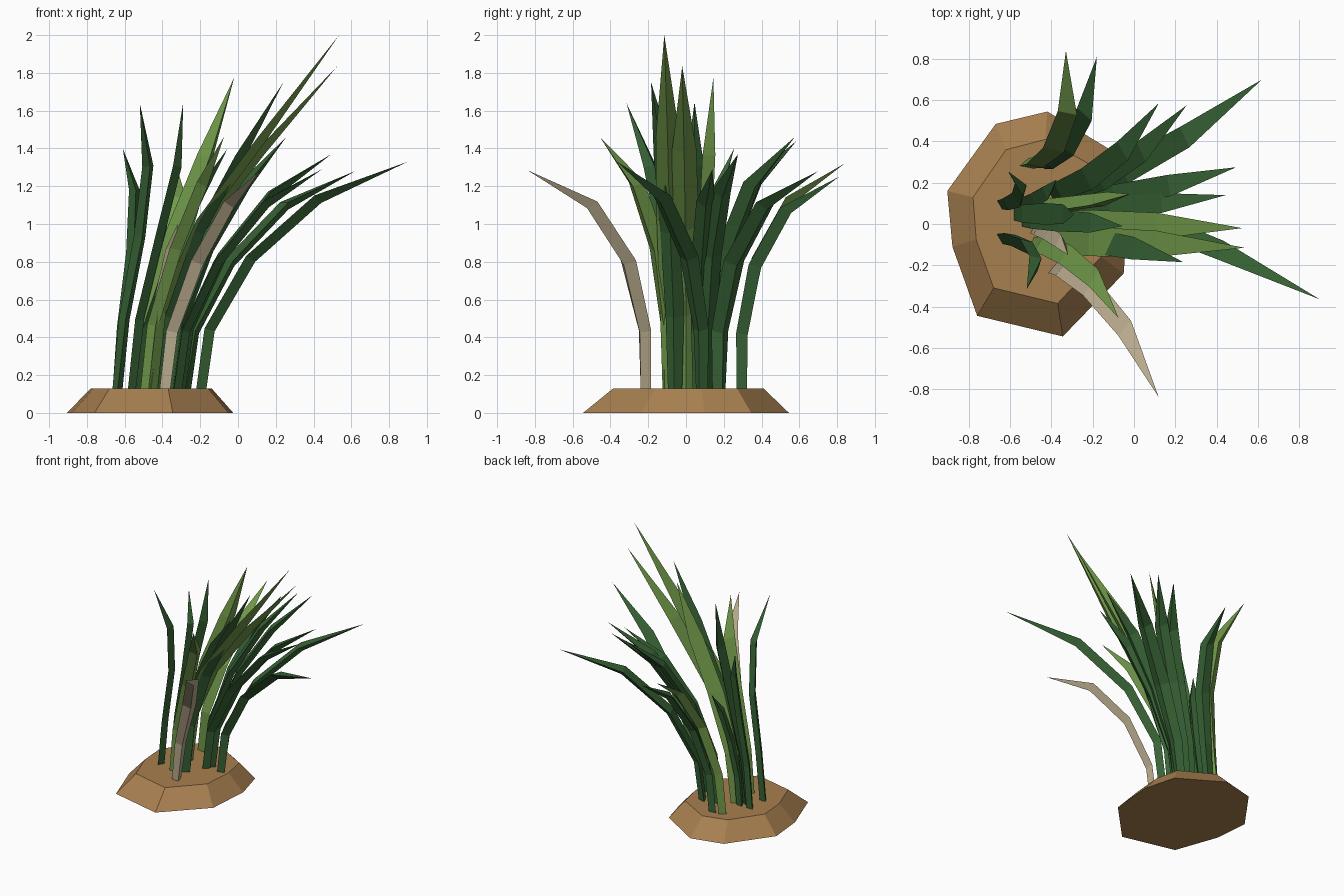
import bpy, bmesh
from mathutils import Vector

cube = bpy.data.objects.get("Cube")
if cube:
    bpy.data.objects.remove(cube, do_unlink=True)


def make_material(name, rgb):
    mat = bpy.data.materials.new(name)
    mat.use_nodes = True
    mat.diffuse_color = (*rgb, 1)
    mat.node_tree.nodes["Principled BSDF"].inputs["Base Color"].default_value = (*rgb, 1)
    return mat


DARK = make_material("dark green", (0.04, 0.13, 0.037))
LIGHT = make_material("light green", (0.165, 0.32, 0.068))
DRY = make_material("dry tan", (0.49, 0.41, 0.27))
SOIL = make_material("soil brown", (0.39, 0.215, 0.08))

SOIL_TOP = 0.13


def loft(name, rings, mat, tip=None):
    """Skin a stack of rings, closing the end with a cap or a point."""
    bm = bmesh.new()
    rows = [[bm.verts.new(p) for p in ring] for ring in rings]
    count = len(rows[0])
    for low, high in zip(rows, rows[1:]):
        for i in range(count):
            j = (i + 1) % count
            bm.faces.new((low[i], low[j], high[j], high[i]))
    bm.faces.new(rows[0][::-1])
    if tip is None:
        bm.faces.new(rows[-1])
    else:
        point = bm.verts.new(tip)
        for i in range(count):
            bm.faces.new((rows[-1][i], rows[-1][(i + 1) % count], point))
    bmesh.ops.recalc_face_normals(bm, faces=bm.faces[:])
    mesh = bpy.data.meshes.new(name)
    bm.to_mesh(mesh)
    bm.free()
    mesh.materials.append(mat)
    obj = bpy.data.objects.new(name, mesh)
    bpy.context.collection.objects.link(obj)
    return obj


def blade(name, mat, base, tip, scale=1.0, facing=None, lean=0.11):
    """Folded leaf that rises, leans to the left, arches outward and ends in a point."""
    root, end = Vector((*base, SOIL_TOP - 0.03)), Vector(tip)
    droop = min(1, max(0, (2 - end.z) / 0.7))
    rise = (0, 0.23 + 0.05 * droop, 0.48 + 0.11 * droop, 0.71 + 0.14 * droop)
    reach = (0, 0.01, 0.15, 0.47)
    sway = (0, 0.35, 0.95, 1)
    widths = (0.065, 0.085, 0.105, 0.095)
    span = end - root
    path = [root + Vector((span.x * r + lean * s, span.y * r, span.z * h))
            for r, s, h in zip(reach, sway, rise)]
    # The flat side turns toward the bend unless a facing is given
    heading = Vector((*facing, 0)) if facing else path[-1] - root
    heading.z = 0
    heading.normalize()
    side = Vector((-heading.y, heading.x, 0))
    rings = []
    for i, p in enumerate(path):
        ahead = path[i + 1] if i + 1 < len(path) else end
        tangent = (ahead - path[max(i - 1, 0)]).normalized()
        under = side.cross(tangent).normalized()
        half = side * widths[i] * scale / 2
        rings.append([p - half - under * 0.015, p + half - under * 0.015,
                      p + under * 0.03])
    loft(name, rings, mat, end)


# Faceted soil mound
outer = [(-0.905, 0.16), (-0.88, -0.11), (-0.76, -0.445), (-0.345, -0.545),
         (-0.05, -0.24), (-0.025, 0.1), (-0.09, 0.345), (-0.42, 0.545), (-0.67, 0.485)]
inner = [(-0.78, 0.13), (-0.765, -0.075), (-0.68, -0.31), (-0.37, -0.385),
         (-0.16, -0.16), (-0.14, 0.08), (-0.18, 0.27), (-0.43, 0.41), (-0.62, 0.36)]
loft("soil_mound", [[(x, y, 0) for x, y in outer],
                    [(x, y, SOIL_TOP) for x, y in inner]], SOIL)

# Tall light centre leaves
blade("tall_leaf_front", LIGHT, (-0.46, -0.08), (0.535, -0.115, 2.0), 1.35)
blade("tall_leaf_middle", LIGHT, (-0.45, 0), (0.525, -0.02, 1.835), 1.35)
blade("tall_leaf_back", LIGHT, (-0.5, 0.08), (-0.02, 0.145, 1.775), 1.15, (0.6, -0.8))
blade("light_leaf_front", LIGHT, (-0.49, -0.1), (-0.075, -0.455, 1.46))
blade("light_leaf_back", LIGHT, (-0.52, 0.29), (-0.33, 0.84, 1.32), 1, (0.2, 1))

# Upright dark leaves
blade("upright_leaf_centre", DARK, (-0.41, -0.06), (0.24, -0.185, 1.75), 1.15)
blade("upright_leaf_inner", DARK, (-0.57, 0.05), (-0.29, 0.045, 1.645))
blade("upright_leaf_short", DARK, (-0.53, 0.02), (-0.055, -0.01, 1.4))
blade("right_leaf_front", DARK, (-0.64, -0.065), (-0.52, -0.315, 1.64), 0.85, (0.85, 0.5))
blade("right_leaf_back", DARK, (-0.64, 0.1), (-0.61, 0.255, 1.4), 0.75, (0.85, 0.5), 0.08)

# Arching dark leaves
blade("arching_leaf_side", DARK, (-0.2, 0.08), (0.9, -0.365, 1.33))
blade("arching_leaf_left", DARK, (-0.31, 0.11), (0.495, 0.275, 1.37), 1.1)
blade("arching_leaf_low", DARK, (-0.33, 0.07), (0.445, 0.14, 1.29))
blade("arching_leaf_corner", DARK, (-0.28, 0.18), (0.62, 0.7, 1.28), 1.15)
blade("arching_leaf_rear_left", DARK, (-0.35, 0.16), (0.255, 0.575, 1.46), 1.1)
blade("arching_leaf_rear", DARK, (-0.4, 0.16), (0.12, 0.585, 1.44), 1.1)
blade("arching_leaf_rear_right", DARK, (-0.45, 0.3), (-0.18, 0.81, 1.25), 1, None, 0.09)

# Short young leaf and dry leaves
blade("young_leaf", DARK, (-0.55, 0.1), (-0.375, 0.215, 1.0), 0.7, None, 0.05)
blade("dry_leaf_long", DRY, (-0.385, -0.22), (0.12, -0.84, 1.285))
blade("dry_leaf_short", DRY, (-0.48, -0.03), (-0.32, -0.15, 1.0), 0.7, None, 0.05)
